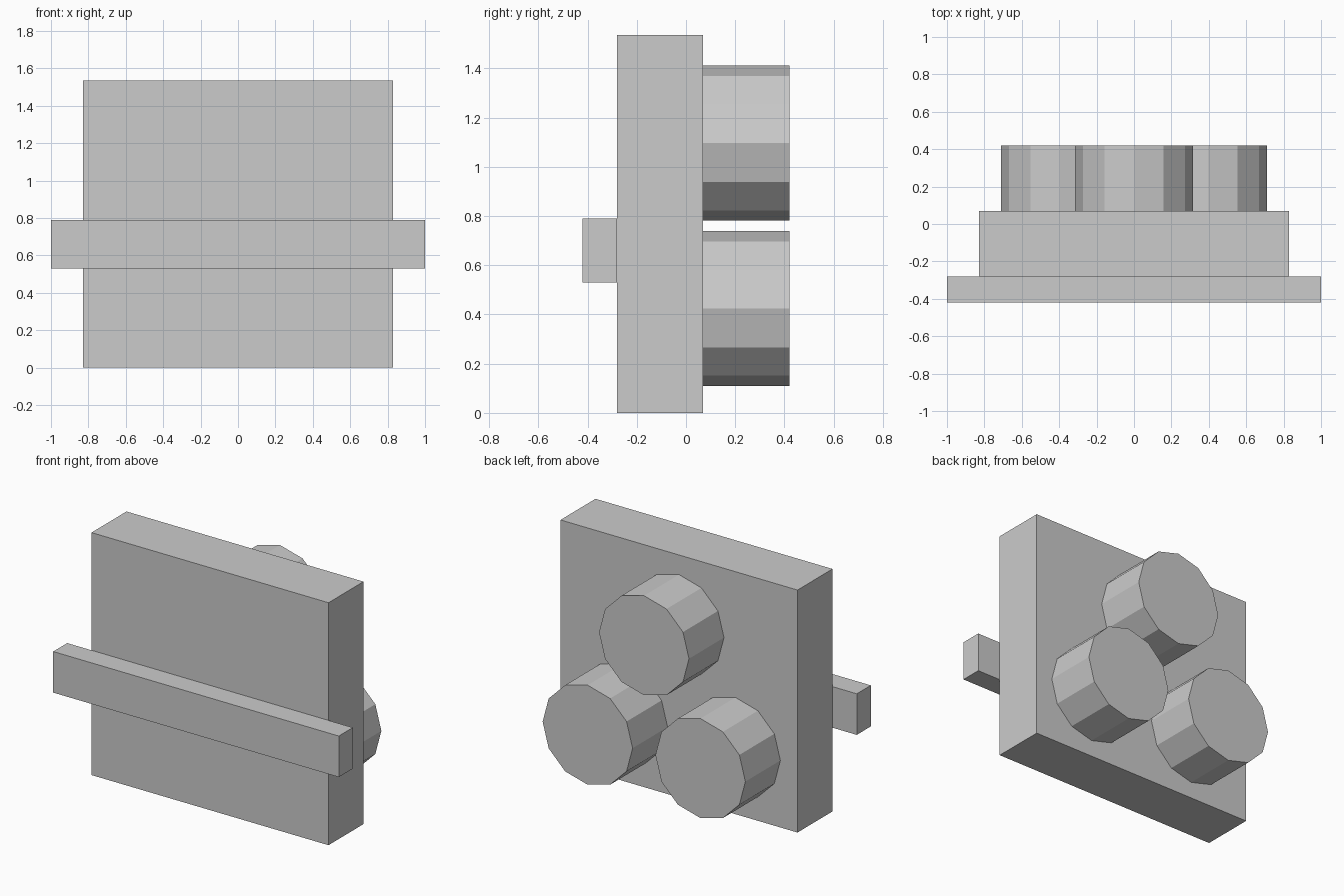
import bpy
import math

if "Cube" in bpy.data.objects:
    bpy.data.objects.remove(bpy.data.objects["Cube"])

# Single plain grey used on every part
grey = bpy.data.materials.new("plain_grey")
grey.diffuse_color = (0.6, 0.6, 0.6, 1.0)
grey.use_nodes = True
grey.node_tree.nodes["Principled BSDF"].inputs["Base Color"].default_value = grey.diffuse_color


def box(name, lo, hi):
    """Axis-aligned box between two corners."""
    centre = [(a + b) / 2 for a, b in zip(lo, hi)]
    bpy.ops.mesh.primitive_cube_add(size=1, location=centre)
    ob = bpy.context.object
    ob.name = name
    ob.scale = [b - a for a, b in zip(lo, hi)]
    bpy.ops.object.transform_apply(location=False, rotation=False, scale=True)
    ob.data.materials.append(grey)


def drum(name, x, z, radius=0.315, y0=0.07, y1=0.42):
    """Twelve-sided cylinder lying along y."""
    bpy.ops.mesh.primitive_cylinder_add(
        vertices=12, radius=radius, depth=y1 - y0,
        location=(x, (y0 + y1) / 2, z), rotation=(math.pi / 2, 0, 0))
    ob = bpy.context.object
    ob.name = name
    ob.data.materials.append(grey)


# Main slab and the wide bar across its front
box("back_plate", (-0.83, -0.28, 0.0), (0.83, 0.07, 1.535))
box("front_bar", (-1.0, -0.42, 0.53), (1.0, -0.28, 0.79))

# Three drums in a triangle on the rear
drum("top_drum", 0.0, 1.096)
for side, label in ((-1, "left"), (1, "right")):
    drum(f"lower_{label}_drum", side * 0.395, 0.424)
